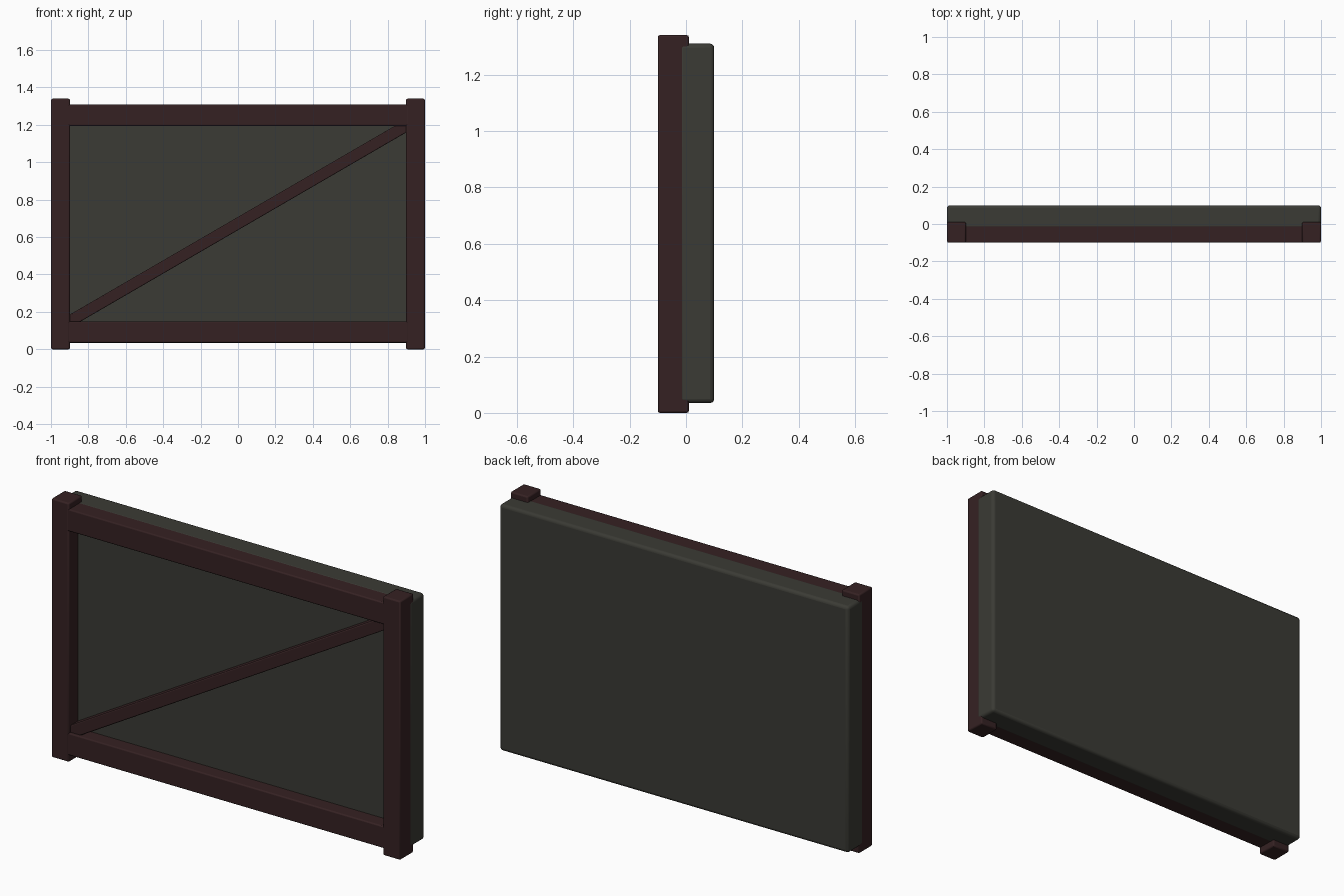
import bpy, math

if "Cube" in bpy.data.objects:
    bpy.data.objects.remove(bpy.data.objects["Cube"])


def material(name, rgb):
    m = bpy.data.materials.new(name)
    m.diffuse_color = (*rgb, 1)
    m.use_nodes = True
    m.node_tree.nodes["Principled BSDF"].inputs["Base Color"].default_value = m.diffuse_color
    return m


wood = material("dark red brown", (0.036, 0.0155, 0.0165))
board = material("dark olive grey", (0.043, 0.043, 0.035))


def block(name, lo, hi, mat, bevel, segments=2, tilt=0.0):
    """Bevelled box between two corners, optionally tilted about y."""
    bpy.ops.mesh.primitive_cube_add(size=1, location=[(a + b) / 2 for a, b in zip(lo, hi)])
    ob = bpy.context.object
    ob.name = name
    ob.scale = [b - a for a, b in zip(lo, hi)]
    bpy.ops.object.transform_apply(location=False, rotation=False, scale=True)
    ob.rotation_euler.y = tilt
    ob.data.materials.append(mat)
    mod = ob.modifiers.new("soft edges", 'BEVEL')
    mod.width = bevel
    mod.segments = segments
    bpy.ops.object.shade_smooth_by_angle(angle=math.radians(30))
    return ob


# Backing panel
block("back_panel", (-1, -0.025, 0.035), (1, 0.1, 1.31), board, 0.015, 3)

# Upright posts
for side, x in (("left", -0.949), ("right", 0.949)):
    block(side + "_post", (x - 0.05, -0.1, 0), (x + 0.05, 0.01, 1.34), wood, 0.007)

# Horizontal rails, running into the posts
for name, z in (("bottom_rail", 0.036), ("top_rail", 1.195)):
    block(name, (-0.93, -0.0995, z), (0.93, 0.0, z + 0.114), wood, 0.006)

# Diagonal brace, its ends buried behind the frame
length = math.hypot(1.8, 1.045) + 0.08
block("diagonal_brace", (-length / 2, -0.085, 0.642), (length / 2, 0.0, 0.703),
      wood, 0.005, tilt=-math.atan2(1.045, 1.8))
